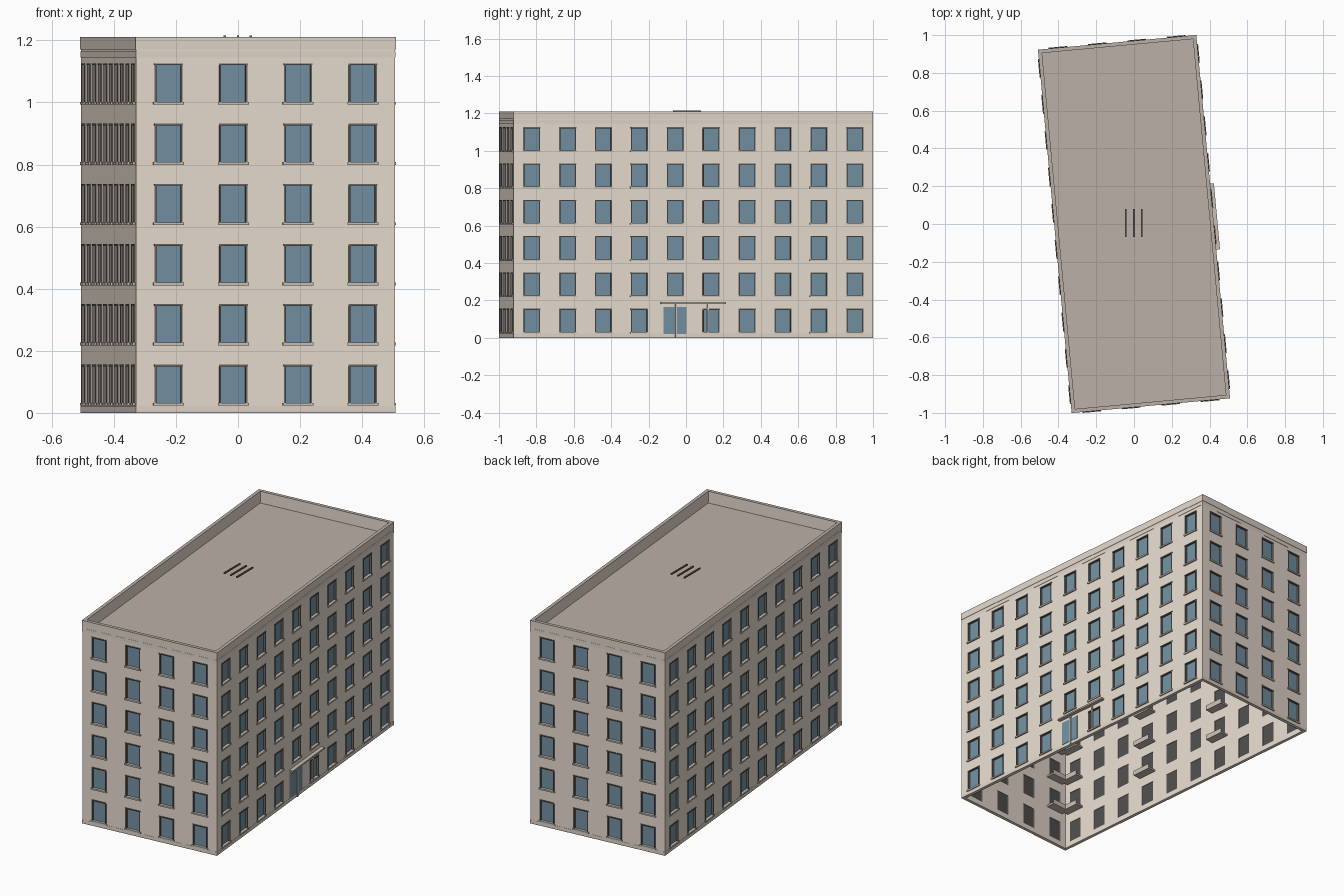
import bpy, bmesh, math
from mathutils import Matrix, Vector

if "Cube" in bpy.data.objects:
    bpy.data.objects.remove(bpy.data.objects["Cube"])

W, L, H = 0.838, 1.928, 1.21         # footprint and height
WIN_W, WIN_H, PITCH, SILL_Z = 0.085, 0.125, 0.194, 0.03
THICK, ROWS = 0.018, 6
TURN = Matrix.Rotation(math.radians(5.3), 4, 'Z')
COLORS = {
    "plaster": (0.81, 0.72, 0.63), "trim": (0.60, 0.53, 0.47),
    "plinth": (0.74, 0.66, 0.58), "roof": (0.50, 0.44, 0.39),
    "frame": (0.14, 0.13, 0.12), "glass": (0.17, 0.28, 0.36),
    "dark": (0.08, 0.08, 0.08),
}
mats = {}
for key, col in COLORS.items():
    mats[key] = bpy.data.materials.new(key)
    mats[key].diffuse_color = (*col, 1)


def finish(bm, name, mat):
    me = bpy.data.meshes.new(name)
    bm.to_mesh(me)
    bm.free()
    me.materials.append(mats[mat])
    ob = bpy.data.objects.new(name, me)
    bpy.context.collection.objects.link(ob)
    return ob


# Four sides: wall matrix (u along wall, -y outward), length, columns
sides = []
for k in range(4):
    length, depth, cols = (W, L, 4) if k % 2 == 0 else (L, W, 10)
    m = TURN @ Matrix.Rotation(k * math.pi / 2, 4, 'Z') @ Matrix.Translation((0, -depth / 2, 0))
    sides.append((m, length, cols))


def box(bm, m, u0, u1, d0, d1, z0, z1):
    """Box on a wall: u along, d outward from the face, z up."""
    c = Matrix.Translation(((u0 + u1) / 2, -(d0 + d1) / 2, (z0 + z1) / 2))
    bmesh.ops.create_cube(bm, size=1, matrix=m @ c @ Matrix.Diagonal((u1 - u0, d1 - d0, z1 - z0, 1)))


# Walls with window openings, hollow and open below
bm = bmesh.new()
zs = [0] + [SILL_Z + r * PITCH + h for r in range(ROWS) for h in (0, WIN_H)] + [H]
for m, length, cols in sides:
    step = length / cols
    us = [-length / 2]
    for c in range(cols):
        u = (c + 0.5) * step - length / 2
        us += [u - WIN_W / 2, u + WIN_W / 2]
    us.append(length / 2)
    for i in range(len(us) - 1):
        for j in range(len(zs) - 1):
            if i % 2 and j % 2:
                continue
            pts = [(us[i], zs[j]), (us[i + 1], zs[j]), (us[i + 1], zs[j + 1]), (us[i], zs[j + 1])]
            bm.faces.new([bm.verts.new(m @ Vector((u, 0, z))) for u, z in pts])
bmesh.ops.remove_doubles(bm, verts=bm.verts, dist=1e-4)
walls = finish(bm, "walls", "plaster")
sol = walls.modifiers.new("thickness", 'SOLIDIFY')
sol.thickness, sol.offset, sol.use_even_offset = THICK, -1, True

# Window parts
parts = {n: bmesh.new() for n in ("window_glass", "window_back", "window_frames",
                                  "window_sills", "inner_balconies")}
for k, (m, length, cols) in enumerate(sides):
    for c in range(cols):
        u = (c + 0.5) * length / cols - length / 2
        a, b = u - WIN_W / 2, u + WIN_W / 2
        for r in range(ROWS):
            z0 = SILL_Z + r * PITCH
            z1 = z0 + WIN_H
            if k == 1 and c == 4 and r == 0:
                continue                      # entrance door goes here
            box(parts["window_glass"], m, a, b, -0.012, -0.009, z0, z1)
            box(parts["window_back"], m, a, b, -0.015, -0.012, z0, z1)
            for e in (a, b):
                box(parts["window_frames"], m, e - 0.003, e + 0.003, -0.012, 0.003, z0, z1)
            box(parts["window_frames"], m, a - 0.004, b + 0.004, -0.012, 0.004, z1 - 0.005, z1 + 0.001)
            box(parts["window_sills"], m, a - 0.007, b + 0.007, -0.012, 0.007, z0 - 0.007, z0 + 0.002)
            # ledges with low fronts on the inner side of every third column
            if c % 3 == 0 and r > 0:
                box(parts["inner_balconies"], m, u - 0.06, u + 0.06, -0.07, -THICK, z0 - 0.01, z0)
                box(parts["inner_balconies"], m, u - 0.06, u + 0.06, -0.07, -0.066, z0, z0 + 0.02)
for name, mat in zip(parts, ("glass", "dark", "frame", "trim", "trim")):
    finish(parts[name], name, mat)


def band(name, mat, out, z0, z1):
    """Thin band around all four walls."""
    bm = bmesh.new()
    for k, (m, length, _) in enumerate(sides):
        e = out if k % 2 == 0 else 0
        box(bm, m, -length / 2 - e, length / 2 + e, 0, out, z0, z1)
    finish(bm, name, mat)


band("base_rim", "trim", 0.001, 0, 0.005)
band("plinth", "plinth", 0.001, 0.005, 0.022)
band("cornice_lower", "plinth", 0.001, 1.145, 1.165)
band("cornice_upper", "plinth", 0.002, 1.17, H)

# Parapet coping and sunken roof slab
bm = bmesh.new()
for k, (m, length, _) in enumerate(sides):
    e = 0.002 if k % 2 == 0 else -THICK
    box(bm, m, -length / 2 - e, length / 2 + e, -THICK, 0.002, H - 0.002, H + 0.001)
finish(bm, "parapet_coping", "roof")
bm = bmesh.new()
bmesh.ops.create_cube(bm, size=1, matrix=TURN @ Matrix.Translation((0, 0, 1.136))
                      @ Matrix.Diagonal((W - 2 * THICK, L - 2 * THICK, 0.01, 1)))
finish(bm, "roof", "roof")

# Three bars above the roof, square to the axes
bm = bmesh.new()
for x in (-0.043, 0, 0.041):
    bmesh.ops.create_cube(bm, size=1, matrix=Matrix.Translation((x, 0.005, 1.212))
                          @ Matrix.Diagonal((0.008, 0.15, 0.008, 1)))
finish(bm, "roof_bars", "frame")

# Entrance on the right side: glass doors, posts and canopy
m = sides[1][0]
bm = bmesh.new()
for a, b in ((-0.16, -0.1), (-0.087, -0.037)):
    box(bm, m, a, b, -0.006, 0.003, 0.02, 0.165)
finish(bm, "entrance_doors", "glass")
bm = bmesh.new()
box(bm, m, -0.165, -0.032, -0.012, 0.001, 0.012, 0.17)
finish(bm, "entrance_surround", "plaster")
for name, u, z, mat in (("door_post", -0.092, 0, "trim"), ("side_post", 0.08, 0.03, "plaster")):
    bm = bmesh.new()
    box(bm, m, u - 0.005, u + 0.005, 0.0, 0.006, z, 0.182)
    finish(bm, name, mat)
bm = bmesh.new()
box(bm, m, -0.175, 0.175, 0, 0.022, 0.182, 0.191)
finish(bm, "entrance_canopy", "trim")

for m in bpy.data.materials:
    if m.users and not m.is_grease_pencil:
        m.use_nodes = True
        m.node_tree.nodes["Principled BSDF"].inputs["Base Color"].default_value = m.diffuse_color
